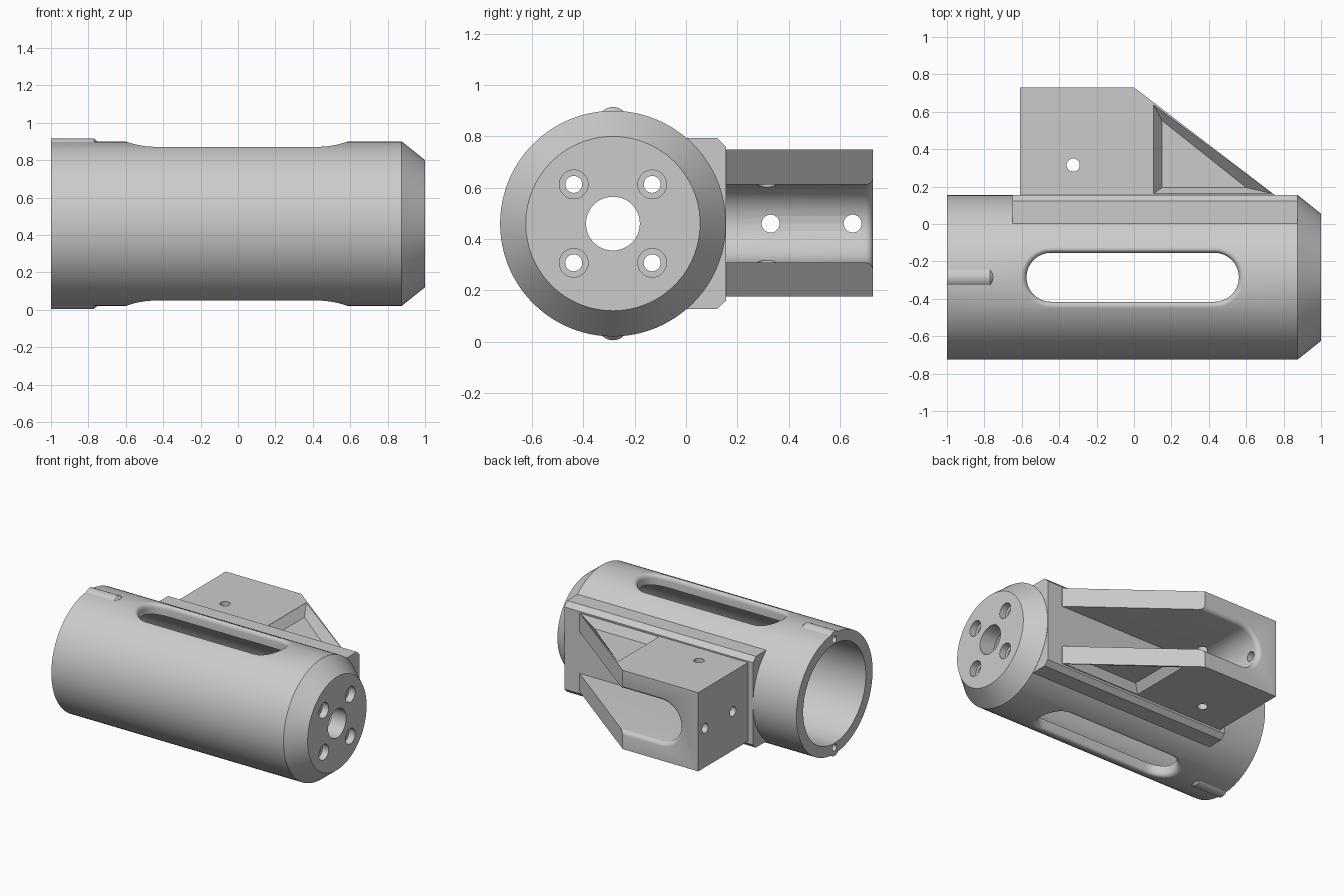
import bpy, bmesh, math
from mathutils import Vector

if "Cube" in bpy.data.objects:
    bpy.data.objects.remove(bpy.data.objects["Cube"])

CY, CZ, R = -0.285, 0.46, 0.44      # tube axis and outer radius

grey = bpy.data.materials.new("light grey")
grey.diffuse_color = (0.6, 0.6, 0.6, 1)
grey.use_nodes = True
grey.node_tree.nodes["Principled BSDF"].inputs["Base Color"].default_value = grey.diffuse_color


def loft(name, loops, triangulate=False):
    """Closed solid skinned through loops of equal point count."""
    bm = bmesh.new()
    rows = [[bm.verts.new(p) for p in loop] for loop in loops]
    n = len(rows[0])
    for a, b in zip(rows, rows[1:]):
        for i in range(n):
            j = (i + 1) % n
            bm.faces.new((a[i], a[j], b[j], b[i]))
    bm.faces.new(rows[0])
    bm.faces.new(rows[-1])
    if triangulate:
        bmesh.ops.triangulate(bm, faces=bm.faces[:])
    bmesh.ops.recalc_face_normals(bm, faces=bm.faces[:])
    me = bpy.data.meshes.new(name)
    bm.to_mesh(me)
    bm.free()
    me.materials.append(grey)
    ob = bpy.data.objects.new(name, me)
    bpy.context.collection.objects.link(ob)
    return ob


def ring(center, r, axis, n):
    c = Vector(center)
    pts = []
    for i in range(n):
        a = 2 * math.pi * i / n
        u, v = r * math.cos(a), r * math.sin(a)
        pts.append(c + Vector((0, u, v) if axis == "x" else (u, v, 0)))
    return pts


def turned(name, y, z, profile, n=32):
    """Solid turned about an axis along x; profile is (x, radius) pairs."""
    return loft(name, [ring((x, y, z), r, "x", n) for x, r in profile])


def stadium(x0, x1, w, n=16):
    """Rounded slot outline from arc centre x0 to x1 with half width w."""
    pts = []
    for cx, start in ((x1, -90), (x0, 90)):
        for i in range(n + 1):
            a = math.radians(start + 180 * i / n)
            pts.append((cx + w * math.cos(a), w * math.sin(a)))
    return pts


def boolean(target, tool, op):
    m = target.modifiers.new("bool", 'BOOLEAN')
    m.operation, m.object, m.solver = op, tool, 'EXACT'
    bpy.context.view_layer.objects.active = target
    bpy.ops.object.modifier_apply(modifier=m.name)
    bpy.data.objects.remove(tool, do_unlink=True)


def cut(target, tool):
    boolean(target, tool, 'DIFFERENCE')


def join(target, tool):
    boolean(target, tool, 'UNION')


STEPS = [math.radians(a) for a in (0, 18, 36, 54, 72, 90)]

# Bracket: block with a sloping gusset end
outline = [(-0.61, 0.14), (0.75, 0.14), (0.75, 0.157), (0, 0.73), (-0.61, 0.73)]
bracket = loft("bracket", [[(x, y, z) for x, y in outline] for z in (0.175, 0.75)])

# Open channel with a rounded end and a rounded mouth
w, f = 0.152, 0.03
levels = [(w, 0.0)] + [(w + f - f * math.cos(a), 0.73 - f + f * math.sin(a)) for a in STEPS]
levels[-1] = (levels[-1][0], 0.731)
levels.append((w + f, 0.9))
cut(bracket, loft("channel_cutter", [[(x, y, CZ + v) for x, v in stadium(-0.31, 1.5, ww)]
                                     for ww, y in levels]))

# Triangular lightening pockets with drafted walls on both gusset cheeks
outer = [(0.105, 0.162), (0.74, 0.162), (0.105, 0.637)]
inner = [(0.15, 0.195), (0.60, 0.195), (0.15, 0.553)]
above = [(0.105, 0.162), (0.74, 0.162), (0.105, 0.637)]
for s in (-1, 1):
    cut(bracket, loft("pocket_cutter", [
        [(x, y, CZ + s * 0.2275) for x, y in inner],
        [(x, y, CZ + s * 0.2885) for x, y in outer],
        [(x, y, CZ + s * 0.40) for x, y in above]]))

# Bracket screw holes
cut(bracket, loft("cross_hole_cutter",
                  [ring((-0.325, 0.315, z), 0.035, "z", 32) for z in (0, 1)]))
for y in (0.33, 0.65):
    cut(bracket, turned("wall_hole_cutter", y, CZ, [(-0.8, 0.035), (-0.3, 0.035)]))

# Housing: turned outer shell with a chamfered nose
housing = turned("housing", CY, CZ, [(-1, R), (0.875, R), (1, 0.34)], 96)

# Mounting plate with chamfered long edges
half = [(-0.05, 0.333), (0.122, 0.333), (0.156, 0.30)]
section = [(y, CZ + v) for y, v in half] + [(y, CZ - v) for y, v in reversed(half)]
join(housing, loft("mounting_plate", [[(x, y, z) for y, z in section] for x in (-0.65, 0.874)]))
join(housing, bracket)

# Screw bosses at the open end
for s in (-1, 1):
    join(housing, turned("screw_boss", CY, CZ + s * 0.395,
                         [(-1, 0.06), (-0.77, 0.06), (-0.735, 0.03)]))

# Bore, centre hole and boss holes
cut(housing, turned("bore_cutter", CY, CZ, [(-1.2, 0.362), (0.88, 0.362)], 96))
cut(housing, turned("centre_hole_cutter", CY, CZ, [(0.7, 0.105), (1.2, 0.105)], 48))
for s in (-1, 1):
    cut(housing, turned("boss_hole_cutter", CY, CZ + s * 0.395,
                        [(-1.2, 0.025), (-0.8, 0.025)], 24))

# Counterbored nose holes
for sy in (-1, 1):
    for sz in (-1, 1):
        cut(housing, turned("nose_hole_cutter", CY + sy * 0.153, CZ + sz * 0.153,
                            [(0.8, 0.033), (0.95, 0.033), (0.95, 0.056), (1.2, 0.056)]))

# Long windows through top and bottom, edges rounded along the tube surface
w, f = 0.131, 0.035
loops = []
for a in STEPS + [None]:
    o = w + f - f * math.cos(a) if a is not None else w + f
    loop = []
    for x, v in stadium(-0.007 - 0.437, -0.007 + 0.437, o):
        z = math.sqrt(R * R - v * v)
        z += f * (math.sin(a) - 1) + 0.001 if a is not None else 0.2
        loop.append((x, CY + v, z))
    loops.append(loop)
full = [[(x, y, CZ - z) for x, y, z in lp] for lp in reversed(loops)]
full += [[(x, y, CZ + z) for x, y, z in lp] for lp in loops]
cut(housing, loft("window_cutter", full, True))

# Smooth rounds, crisp edges
bpy.ops.object.select_all(action='DESELECT')
housing.select_set(True)
bpy.context.view_layer.objects.active = housing
bpy.ops.object.shade_smooth_by_angle(angle=math.radians(25))
